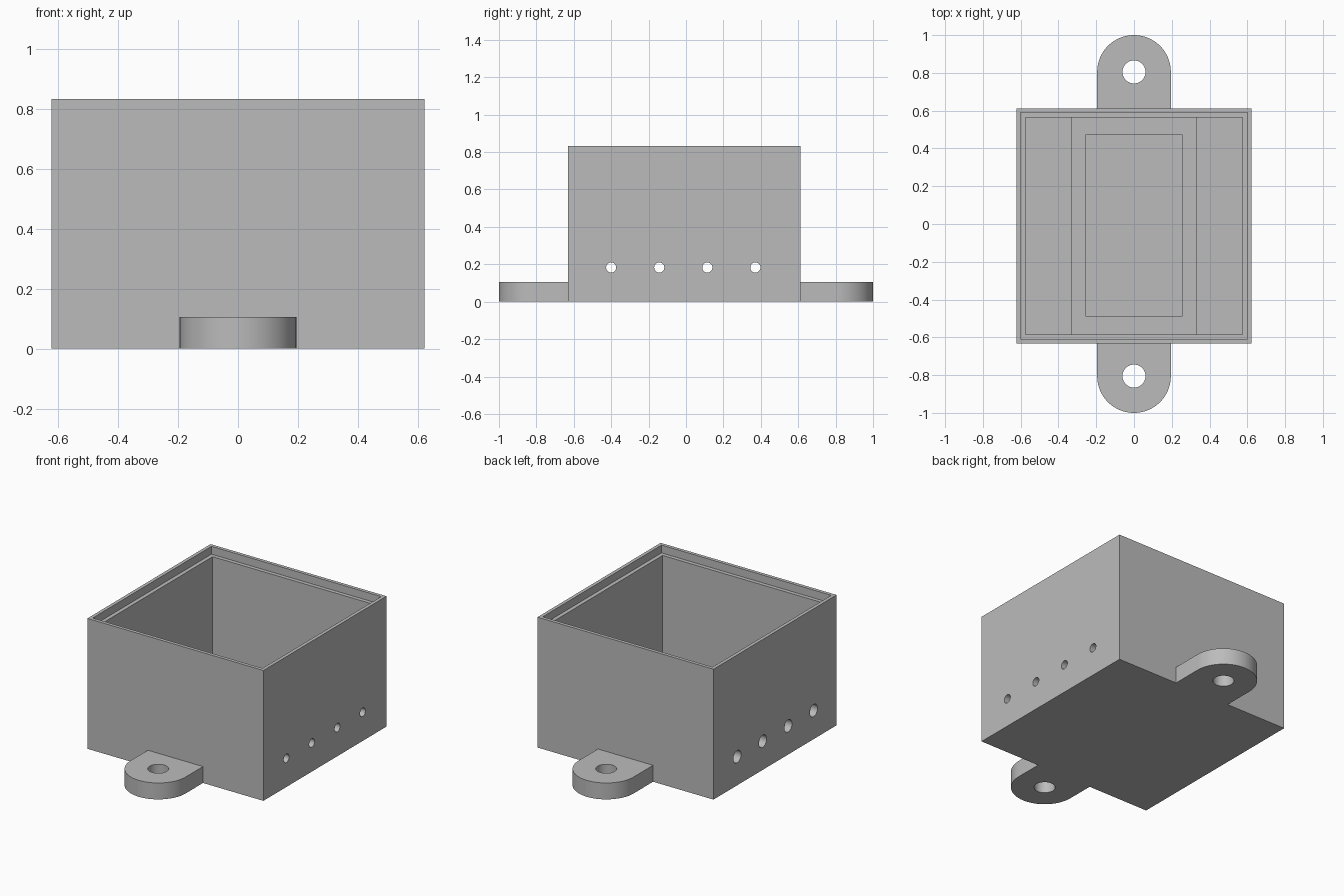
import bpy
import bmesh
import math
from mathutils import Matrix, Vector

if "Cube" in bpy.data.objects:
    bpy.data.objects.remove(bpy.data.objects["Cube"], do_unlink=True)

# Overall sizes
HALF, FRONT, BACK, HEIGHT = 0.622, -0.632, 0.611, 0.833
WALL, LIP, LIP_DEPTH = 0.047, 0.022, 0.05
TAB_R, TAB_Y, TAB_H, SCREW_R = 0.195, 0.805, 0.105, 0.061
WIRE_Z, WIRE_Y = 0.183, [-0.4 + 0.257 * i for i in range(4)]

grey = bpy.data.materials.new("plain grey")
grey.use_nodes = True
COLOUR = (0.5, 0.5, 0.5, 1)
grey.diffuse_color = COLOUR
grey.node_tree.nodes["Principled BSDF"].inputs["Base Color"].default_value = COLOUR


def make(name, bm):
    bmesh.ops.recalc_face_normals(bm, faces=bm.faces)
    mesh = bpy.data.meshes.new(name)
    bm.to_mesh(mesh)
    bm.free()
    mesh.materials.append(grey)
    obj = bpy.data.objects.new(name, mesh)
    bpy.context.collection.objects.link(obj)
    return obj


def block(name, x, y0, y1, z0, z1):
    """Box symmetric in x."""
    bm = bmesh.new()
    place = Matrix.Translation((0, (y0 + y1) / 2, (z0 + z1) / 2))
    size = Matrix.Diagonal((2 * x, y1 - y0, z1 - z0, 1))
    bmesh.ops.create_cube(bm, size=1, matrix=place @ size)
    return make(name, bm)


def rod(name, radius, length, centre, along_x=False):
    bm = bmesh.new()
    turn = Matrix.Rotation(math.pi / 2, 4, "Y") if along_x else Matrix()
    bmesh.ops.create_cone(bm, cap_ends=True, segments=48, radius1=radius, radius2=radius,
                          depth=length, matrix=Matrix.Translation(centre) @ turn)
    return make(name, bm)


def tab(name, side):
    """Round-ended mounting ear running a little way into the box wall."""
    bm = bmesh.new()
    root = side * 0.595
    steps = 40
    outline = [(TAB_R * math.cos(math.pi * i / steps),
                side * (TAB_Y + TAB_R * math.sin(math.pi * i / steps))) for i in range(steps + 1)]
    outline += [(-TAB_R, root), (TAB_R, root)]
    face = bm.faces.new([bm.verts.new((x, y, 0)) for x, y in outline])
    top = bmesh.ops.extrude_face_region(bm, geom=[face])["geom"]
    bmesh.ops.translate(bm, vec=Vector((0, 0, TAB_H)),
                        verts=[v for v in top if isinstance(v, bmesh.types.BMVert)])
    return make(name, bm)


def combine(target, other, operation):
    mod = target.modifiers.new(other.name, "BOOLEAN")
    mod.operation = operation
    mod.solver = "EXACT"
    mod.object = other
    other.hide_render = True
    bpy.context.view_layer.objects.active = target
    bpy.ops.object.modifier_apply(modifier=mod.name)
    bpy.data.objects.remove(other, do_unlink=True)


# Box with its two mounting ears
box = block("enclosure_box", HALF, FRONT, BACK, 0, HEIGHT)
for name, side in (("front_tab", -1), ("back_tab", 1)):
    combine(box, tab(name, side), "UNION")

# Main cavity, lid rebate, floor channel and floor pocket
cavities = [
    ("cavity", HALF - WALL, FRONT + WALL, BACK - WALL, 0.085),
    ("lid_rebate", HALF - LIP, FRONT + LIP, BACK - LIP, HEIGHT - LIP_DEPTH),
    ("floor_channel", 0.331, FRONT + WALL, BACK - WALL, 0.065),
    ("floor_pocket", 0.256, -0.487, 0.472, 0.045),
]
for name, x, y0, y1, floor in cavities:
    combine(box, block(name, x, y0, y1, floor, HEIGHT + 0.1), "DIFFERENCE")

# Screw holes through the ears
for side in (-1, 1):
    combine(box, rod("screw_hole", SCREW_R, 0.4, (0, side * TAB_Y, TAB_H / 2)), "DIFFERENCE")

# Wire holes: narrow on the +x wall, wider on the -x wall
for side, radius in ((1, 0.027), (-1, 0.039)):
    for y in WIRE_Y:
        combine(box, rod("wire_hole", radius, 0.2, (side * 0.6, y, WIRE_Z), True), "DIFFERENCE")

bpy.ops.object.select_all(action="DESELECT")
box.select_set(True)
bpy.context.view_layer.objects.active = box
bpy.ops.object.shade_smooth_by_angle(angle=math.radians(30))
